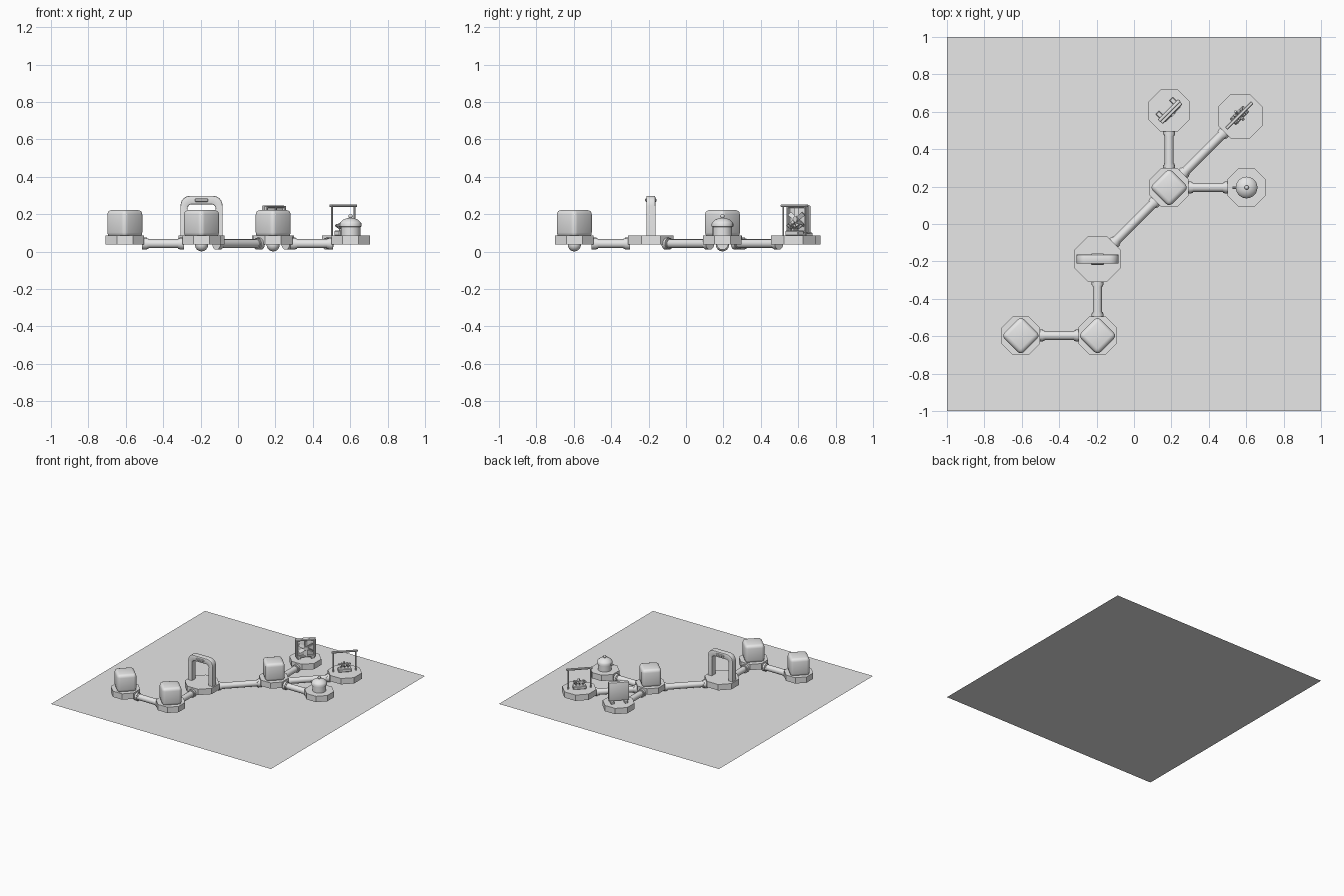
import bpy, bmesh, math
from mathutils import Vector, Matrix

cube = bpy.data.objects.get("Cube")
if cube:
    bpy.data.objects.remove(cube, do_unlink=True)

grey = bpy.data.materials.new("plain grey")
grey.use_nodes = True
grey.diffuse_color = (0.8, 0.8, 0.8, 1)
grey.node_tree.nodes["Principled BSDF"].inputs["Base Color"].default_value = (0.8, 0.8, 0.8, 1)

PAD_LOW, PAD_TOP, PIPE_Z = 0.037, 0.085, 0.042
DIAGONAL = math.radians(45)


def finish(name, bm, loc=(0, 0, 0), turn=0.0, smooth=True):
    """Turn a bmesh into a named, coloured object."""
    bmesh.ops.recalc_face_normals(bm, faces=bm.faces)
    mesh = bpy.data.meshes.new(name)
    bm.to_mesh(mesh)
    bm.free()
    mesh.materials.append(grey)
    ob = bpy.data.objects.new(name, mesh)
    ob.location = loc
    ob.rotation_euler.z = turn
    bpy.context.collection.objects.link(ob)
    if smooth:
        bpy.ops.object.select_all(action='DESELECT')
        ob.select_set(True)
        bpy.context.view_layer.objects.active = ob
        bpy.ops.object.shade_smooth_by_angle(angle=math.radians(35))
    return ob


def add_box(bm, size, centre, bevel=0.0, segments=3, tilt=None):
    part = bmesh.new()
    bmesh.ops.create_cube(part, size=1, matrix=Matrix.Diagonal((*size, 1)))
    if bevel:
        bmesh.ops.bevel(part, geom=part.edges[:], offset=bevel, segments=segments,
                        profile=0.5, affect='EDGES')
    part.transform(Matrix.Translation(centre) @ (tilt or Matrix.Identity(4)))
    temp = bpy.data.meshes.new("temp")
    part.to_mesh(temp)
    part.free()
    bm.from_mesh(temp)
    bpy.data.meshes.remove(temp)


def add_rod(bm, a, b, r1, r2=None, sides=16):
    """Cylinder or cone between two points."""
    a, b = Vector(a), Vector(b)
    aim = (b - a).to_track_quat('Z', 'Y').to_matrix().to_4x4()
    bmesh.ops.create_cone(bm, cap_ends=True, segments=sides, radius1=r1,
                          radius2=r1 if r2 is None else r2, depth=(b - a).length,
                          matrix=Matrix.Translation((a + b) / 2) @ aim)


def add_lathe(bm, profile, steps=24):
    verts = [bm.verts.new((r, 0, z)) for r, z in profile]
    edges = [bm.edges.new(pair) for pair in zip(verts, verts[1:])]
    bmesh.ops.spin(bm, geom=verts + edges, cent=(0, 0, 0), axis=(0, 0, 1),
                   angle=math.tau, steps=steps, use_duplicate=False)
    bmesh.ops.remove_doubles(bm, verts=bm.verts, dist=0.0002)


# Ground sheet
bm = bmesh.new()
bmesh.ops.create_grid(bm, x_segments=1, y_segments=1, size=1)
finish("ground_sheet", bm, smooth=False)

# Octagonal pads: x, y, distance from centre to flat side
pads = {
    "first_room": (-0.605, -0.597, 0.103),
    "second_room": (-0.195, -0.597, 0.103),
    "gateway": (-0.195, -0.188, 0.122),
    "hub_room": (0.188, 0.195, 0.104),
    "fan": (0.188, 0.606, 0.112),
    "garden": (0.568, 0.575, 0.12),
    "boiler": (0.602, 0.195, 0.103),
}
for name, (x, y, half) in pads.items():
    bm = bmesh.new()
    add_rod(bm, (0, 0, PAD_LOW), (0, 0, PAD_TOP), half / math.cos(math.pi / 8), sides=8)
    finish(name + "_pad", bm, (x, y, 0), math.pi / 8, smooth=False)

# Pipes with a collar at each end
links = [("first_room", "second_room"), ("second_room", "gateway"), ("gateway", "hub_room"),
         ("hub_room", "fan"), ("hub_room", "garden"), ("hub_room", "boiler")]
for one, two in links:
    a = Vector((*pads[one][:2], PIPE_Z))
    b = Vector((*pads[two][:2], PIPE_Z))
    way = (b - a).normalized()
    start, end = a + way * (pads[one][2] - 0.01), b - way * (pads[two][2] - 0.01)
    bm = bmesh.new()
    add_rod(bm, start, end, 0.024)
    for p, d in ((start, way), (end, -way)):
        add_rod(bm, p, p + d * 0.026, 0.032)
        add_rod(bm, p + d * 0.026, p + d * 0.034, 0.028)
    finish(f"pipe_{one}_to_{two}", bm)

# Rounded rooms, turned to stand corner-on
for name in ("first_room", "second_room", "hub_room"):
    bm = bmesh.new()
    add_box(bm, (0.147, 0.147, 0.145), (0, 0, 0.15), 0.024)
    finish(name, bm, (*pads[name][:2], 0), DIAGONAL)

# Ball joints under the corner pads
for name in ("second_room", "hub_room"):
    bm = bmesh.new()
    bmesh.ops.create_uvsphere(bm, u_segments=20, v_segments=12, radius=0.035)
    finish(name + "_ball_joint", bm, (*pads[name][:2], 0.036))


# Gateway arch: upside-down U with rounded shoulders
def shoulder_path(half, top, radius):
    pts = [(-half, 0.08)]
    for side, first in ((-1, 180), (1, 90)):
        for k in range(7):
            t = math.radians(first - 15 * k)
            pts.append((side * (half - radius) + radius * math.cos(t),
                        top - radius + radius * math.sin(t)))
    return pts + [(half, 0.08)]


bm = bmesh.new()
outer, inner = shoulder_path(0.112, 0.298, 0.05), shoulder_path(0.075, 0.252, 0.022)
rows = [[bm.verts.new((x, -0.024, z)) for x, z in path] for path in (outer, inner)]
for i in range(len(outer) - 1):
    bm.faces.new((rows[0][i], rows[0][i + 1], rows[1][i + 1], rows[1][i]))
solid = bmesh.ops.extrude_face_region(bm, geom=bm.faces[:])
bmesh.ops.translate(bm, vec=(0, 0.048, 0),
                    verts=[v for v in solid["geom"] if isinstance(v, bmesh.types.BMVert)])
rims = [e for e in bm.edges if len(e.link_faces) == 2 and e.calc_face_angle(0) > 1.2
        and min(v.co.z for v in e.verts) > 0.081]
bmesh.ops.bevel(bm, geom=rims, offset=0.006, segments=2, profile=0.5, affect='EDGES')
finish("gateway_arch", bm, (*pads["gateway"][:2], 0))
bm = bmesh.new()
add_box(bm, (0.07, 0.06, 0.018), (0, 0, 0.275), 0.004, 1)
finish("gateway_lamp_bar", bm, (*pads["gateway"][:2], 0))

# Fan: upright panel on feet, rotor on the front-right face
spot = (*pads["fan"][:2], 0)
bm = bmesh.new()
add_box(bm, (0.155, 0.02, 0.15), (0, 0, 0.172), 0.006, 2)
for side in (-1, 1):
    add_box(bm, (0.028, 0.06, 0.02), (side * 0.052, 0.008, 0.092), 0.004, 1)
    add_box(bm, (0.014, 0.022, 0.145), (side * 0.068, -0.015, 0.172), 0.003, 1)
    add_box(bm, (0.15, 0.022, 0.012), (0, -0.015, 0.172 + side * 0.067), 0.003, 1)
finish("fan_panel", bm, spot, DIAGONAL)
bm = bmesh.new()
add_rod(bm, (0, -0.008, 0.172), (0, -0.034, 0.172), 0.016)
for k in range(6):
    spin = Matrix.Rotation(math.tau * k / 6, 4, 'Y')
    tilt = spin @ Matrix.Translation((0, 0, 0.036)) @ Matrix.Rotation(0.5, 4, 'Z')
    add_box(bm, (0.024, 0.005, 0.05), (0, -0.022, 0.172), tilt=tilt)
finish("fan_rotor", bm, spot, DIAGONAL)

# Garden: planter with leaves beneath a light bar on two posts
spot = (0.563, 0.58, 0)
bm = bmesh.new()
for side in (-1, 1):
    add_rod(bm, (side * 0.085, 0, 0.08), (side * 0.085, 0, 0.242), 0.005, sides=8)
add_box(bm, (0.198, 0.018, 0.013), (0, 0, 0.245), 0.003, 1)
finish("garden_light_frame", bm, spot, DIAGONAL)
bm = bmesh.new()
add_box(bm, (0.1, 0.046, 0.028), (0, 0, 0.098), 0.005, 1)
finish("garden_planter", bm, spot, DIAGONAL)
bm = bmesh.new()
for x, reach in ((-0.026, 0.022), (0.0, 0.03), (0.026, 0.022)):
    add_rod(bm, (x, 0, 0.105), (x, 0, 0.13 + reach), 0.005, 0.002, 6)
    for k in range(4):
        t = math.tau * k / 4 + x * 20
        tip = (x + reach * math.cos(t), reach * math.sin(t), 0.13 + reach * 0.6)
        add_rod(bm, (x, 0, 0.122), tip, 0.004, 0.009, 6)
finish("garden_leaves", bm, spot, DIAGONAL)

# Boiler: drum with an overhanging lid, dome, knob and side tap
spot = (*pads["boiler"][:2], 0)
bm = bmesh.new()
add_lathe(bm, [(0, 0.08), (0.052, 0.08), (0.052, 0.132), (0.058, 0.134), (0.058, 0.15),
               (0.053, 0.158), (0.04, 0.17), (0.022, 0.178), (0, 0.18)])
finish("boiler_drum", bm, spot)
bm = bmesh.new()
add_rod(bm, (0, 0, 0.175), (0, 0, 0.188), 0.007)
bmesh.ops.create_uvsphere(bm, u_segments=12, v_segments=8, radius=0.012,
                          matrix=Matrix.Translation((0, 0, 0.189)))
add_rod(bm, (-0.045, 0, 0.14), (-0.075, 0, 0.14), 0.007, sides=10)
finish("boiler_knob_and_tap", bm, spot)
